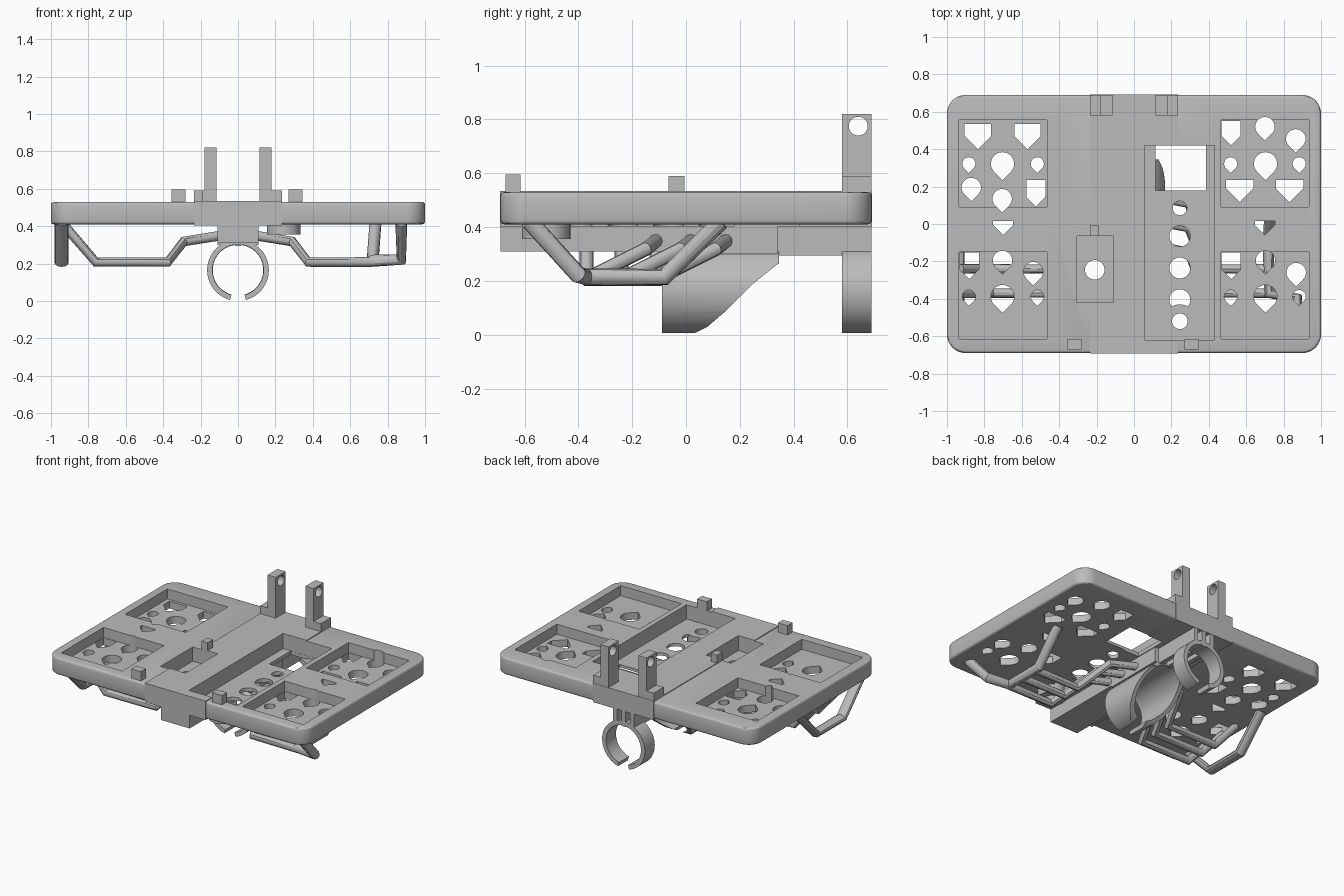
import bpy, bmesh
from math import sin, cos, pi, radians

if "Cube" in bpy.data.objects:
    bpy.data.objects.remove(bpy.data.objects["Cube"])

grey = bpy.data.materials.new("plain_grey")
grey.use_nodes = True
grey.diffuse_color = (0.5, 0.5, 0.5, 1)
grey.node_tree.nodes["Principled BSDF"].inputs["Base Color"].default_value = (0.5, 0.5, 0.5, 1)
parts = []


def add_prism(bm, outline, lo, hi, axis="z"):
    """Extrude a flat outline: (x,y) along z, (x,z) along y or (y,z) along x."""
    place = {"z": lambda a, b, h: (a, b, h), "y": lambda a, b, h: (a, h, b),
             "x": lambda a, b, h: (h, a, b)}[axis]
    low = [bm.verts.new(place(a, b, lo)) for a, b in outline]
    high = [bm.verts.new(place(a, b, hi)) for a, b in outline]
    bm.faces.new(low)
    bm.faces.new(high[::-1])
    for i in range(len(low)):
        j = (i + 1) % len(low)
        bm.faces.new((low[i], high[i], high[j], low[j]))


def make(name, prisms, keep=True):
    bm = bmesh.new()
    for p in prisms:
        add_prism(bm, *p)
    bmesh.ops.recalc_face_normals(bm, faces=bm.faces)
    me = bpy.data.meshes.new(name)
    bm.to_mesh(me)
    bm.free()
    ob = bpy.data.objects.new(name, me)
    bpy.context.collection.objects.link(ob)
    if keep:
        me.materials.append(grey)
        parts.append(ob)
    else:
        ob.hide_render = True
    return ob


def bake(ob):
    dg = bpy.context.evaluated_depsgraph_get()
    me = bpy.data.meshes.new_from_object(ob.evaluated_get(dg))
    ob.modifiers.clear()
    ob.data = me


def boolean(ob, tool, op="DIFFERENCE"):
    m = ob.modifiers.new("cut", "BOOLEAN")
    m.operation, m.solver, m.object = op, "EXACT", tool
    bake(ob)
    bpy.data.objects.remove(tool)


def rect(x0, x1, y0, y1):
    return [(x0, y0), (x1, y0), (x1, y1), (x0, y1)]


def disc(x, y, r, n=32):
    return [(x + r * cos(2 * pi * i / n), y + r * sin(2 * pi * i / n)) for i in range(n)]


def drop(x, y, r, n=24):
    arc = [radians(-45 + 270 * i / n) for i in range(n + 1)]
    return [(x + r * cos(a), y + r * sin(a)) for a in arc] + [(x, y - r * 1.41)]


def house(x, top, w, wall):
    return [(x - w, top), (x - w, top - wall), (x, top - wall - w),
            (x + w, top - wall), (x + w, top)]


def c_ring(z, outer, inner, gap):
    arc = [radians(-90 + gap + (360 - 2 * gap) * i / 48) for i in range(49)]
    return ([(outer * cos(a), z + outer * sin(a)) for a in arc]
            + [(inner * cos(a), z + inner * sin(a)) for a in reversed(arc)])


# Main plate with rounded corners, and its thicker middle section
outline = []
for k, (cx, cy) in enumerate([(0.9, 0.59), (-0.9, 0.59), (-0.9, -0.59), (0.9, -0.59)]):
    for i in range(11):
        a = k * pi / 2 + i * pi / 20
        outline.append((cx + 0.1 * cos(a), cy + 0.1 * sin(a)))
plate = make("main_plate", [(outline, 0.41, 0.53)])
bev = plate.modifiers.new("rim", "BEVEL")
bev.width, bev.segments, bev.angle_limit = 0.015, 3, radians(50)
bake(plate)
boolean(plate, make("middle", [(rect(-0.235, 0.235, -0.692, 0.692), 0.403, 0.535)], False), "UNION")

# Recessed trays in the top
trays = [(rect(s - 0.235, s + 0.235, y, y + 0.465), 0.46, 0.7)
         for s in (-0.7, 0.7) for y in (0.09, -0.615)]
trays += [(rect(0.055, 0.43, -0.62, 0.42), 0.43, 0.7),
          (rect(-0.305, -0.11, -0.42, -0.065), 0.43, 0.7)]
boolean(plate, make("tray_cutter", trays, False))

# Holes through the tray floors
holes = [house(x, 0.535, 0.07, 0.065) for x in (-0.835, -0.57)]
holes += [house(x, 0.235, 0.073, 0.045) for x in (0.565, 0.832)]
holes += [house(-0.525, 0.235, 0.051, 0.09), house(0.519, 0.552, 0.051, 0.08)]
holes += [house(x, -0.153, 0.051, 0.09) for x in (-0.88, 0.519)]
for s in (-1, 1):
    holes.append(house(s * 0.7, 0.015, 0.054, 0.02))
    holes.append(drop(s * 0.703, -0.195, 0.052))
    for y in (0.322, -0.388):
        holes.append(drop(s * 0.703, y, 0.062))
        holes += [drop(s * x, y, 0.035) for x in (0.517, 0.883)]
holes += [drop(x, y, 0.052) for x, y in
          [(-0.87, 0.195), (-0.705, 0.135), (0.7, 0.52), (0.865, 0.455),
           (-0.538, -0.255), (0.867, -0.26)]]
holes += [rect(0.115, 0.385, 0.18, 0.419), disc(0.245, 0.085, 0.038), disc(-0.21, -0.245, 0.052)]
holes += [disc(0.245, y, 0.056) for y in (-0.065, -0.235, -0.405)]
boolean(plate, make("hole_cutter", [(h, 0.2, 0.8) for h in holes], False))

# Socket under the long tray
socket = make("round_socket", [(disc(0.245, -0.52, 0.09), 0.355, 0.43)])
boolean(socket, make("socket_cutter", [(disc(0.245, -0.52, 0.042), 0.2, 0.8)], False))
boolean(plate, make("socket_hole", [(disc(0.245, -0.52, 0.042), 0.2, 0.8)], False))

# Back posts with eye holes, and their steps
for s, side in ((-1, "right"), (1, "left")):
    a, b = sorted((s * 0.115, s * 0.178))
    post = make(side + "_post", [(rect(a, b, 0.58, 0.69), 0.5, 0.82)])
    boolean(post, make("eye", [(disc(0.64, 0.775, 0.035), -1, 1, "x")], False))
    a, b = sorted((s * 0.178, s * 0.235))
    make(side + "_post_step", [(rect(a, b, 0.58, 0.69), 0.5, 0.59)])

# Small tabs on the top
make("right_front_tab", [(rect(-0.355, -0.28, -0.67, -0.615), 0.5, 0.595)])
make("left_front_tab", [(rect(0.27, 0.345, -0.67, -0.615), 0.5, 0.595)])
make("middle_tab", [(rect(-0.235, -0.19, -0.065, -0.005), 0.5, 0.59)])

# Beam beneath the middle, ending in three fins
make("front_beam", [(rect(-0.11, 0.11, -0.69, -0.09), 0.31, 0.41)])
make("rear_beam", [(rect(-0.11, 0.11, -0.09, 0.34), 0.30, 0.41)])
make("back_fins", [(rect(x - 0.016, x + 0.016, 0.34, 0.69), 0.295, 0.41)
                   for x in (-0.065, 0, 0.065)])

# Back clip ring, and a saddle tube with a swept cut
make("back_clip", [(c_ring(0.165, 0.165, 0.135, 15), 0.58, 0.69, "y")])
saddle = make("saddle_tube", [(c_ring(0.165, 0.165, 0.137, 15), -0.09, 0.345, "y")])
sweep = [(0.02, -0.1), (0.02, 0), (0.08, 0.03), (0.15, 0.09), (0.25, 0.19),
         (0.34, 0.262), (0.5, 0.27), (0.5, -0.1)]
boolean(saddle, make("sweep_cutter", [(sweep, -0.5, 0.5, "x")], False))


def tube(name, points, r):
    cu = bpy.data.curves.new(name, "CURVE")
    cu.dimensions = "3D"
    cu.bevel_depth, cu.bevel_resolution, cu.use_fill_caps = r, 4, True
    sp = cu.splines.new("POLY")
    sp.points.add(len(points) - 1)
    for p, co in zip(sp.points, points):
        p.co = (*co, 1)
    tmp = bpy.data.objects.new(name + "_path", cu)
    bpy.context.collection.objects.link(tmp)
    bpy.context.view_layer.update()
    me = bpy.data.meshes.new_from_object(
        tmp.evaluated_get(bpy.context.evaluated_depsgraph_get()))
    bpy.data.objects.remove(tmp)
    ob = bpy.data.objects.new(name, me)
    bpy.context.collection.objects.link(ob)
    me.materials.clear()
    me.materials.append(grey)
    parts.append(ob)
    return ob


# Bent support tubes reaching out from the beam on both sides
for i, y in enumerate((-0.37, -0.24, -0.11)):
    for s, side in ((-1, "right"), (1, "left")):
        path = [(s * 0.09, y + 0.26, 0.35), (s * 0.29, y + 0.22, 0.318), (s * 0.375, y, 0.208)]
        path += [(-0.76, y, 0.208), (-0.93, y, 0.405)] if s < 0 else [(0.72, y, 0.208)]
        tube(f"{side}_support_{i + 1}", path, 0.026)

# Hanging side handles
bar = tube("right_handle", [(0, -0.58, 0.42), (0, -0.37, 0.205),
                            (0, -0.08, 0.205), (0, 0.13, 0.42)], 0.025)
for v in bar.data.vertices:
    v.co.x = v.co.x * 1.5 - 0.943
tube("left_handle", [(0.873, -0.58, 0.42), (0.873, -0.4, 0.222), (0.72, -0.37, 0.215),
                     (0.72, -0.08, 0.215), (0.735, 0.13, 0.42)], 0.032)

# Smooth round surfaces, keep edges crisp
bpy.ops.object.select_all(action="DESELECT")
for ob in parts:
    ob.select_set(True)
bpy.context.view_layer.objects.active = plate
bpy.ops.object.shade_smooth_by_angle(angle=radians(30))
